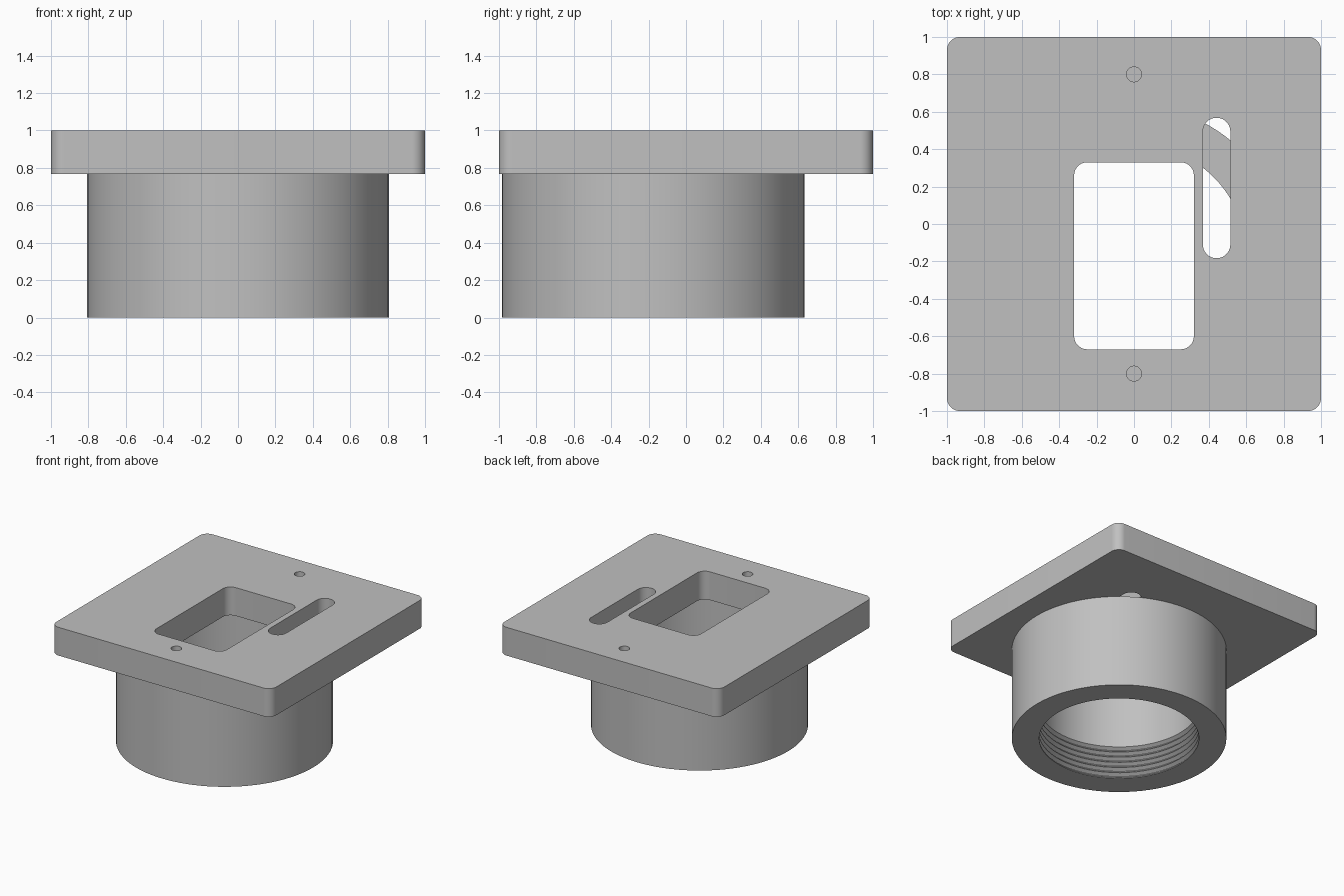
import bpy, bmesh, math

if "Cube" in bpy.data.objects:
    bpy.data.objects.remove(bpy.data.objects["Cube"])

grey = bpy.data.materials.new("plain grey")
grey.diffuse_color = (0.53, 0.53, 0.53, 1)
grey.use_nodes = True
grey.node_tree.nodes["Principled BSDF"].inputs["Base Color"].default_value = grey.diffuse_color

PLATE_BOTTOM, PLATE_TOP = 0.768, 1.0
CENTRE_Y = -0.175


def make_object(name, bm):
    bmesh.ops.recalc_face_normals(bm, faces=bm.faces)
    mesh = bpy.data.meshes.new(name)
    bm.to_mesh(mesh)
    bm.free()
    mesh.materials.append(grey)
    obj = bpy.data.objects.new(name, mesh)
    bpy.context.collection.objects.link(obj)
    return obj


def rounded_block(name, x0, x1, y0, y1, radius, z0, z1, steps=10):
    """Upright prism with a rounded rectangle outline."""
    bm = bmesh.new()
    corners = [(x1 - radius, y1 - radius), (x0 + radius, y1 - radius),
               (x0 + radius, y0 + radius), (x1 - radius, y0 + radius)]
    ring = []
    for k, (cx, cy) in enumerate(corners):
        for i in range(steps + 1):
            a = math.pi / 2 * (k + i / steps)
            ring.append(bm.verts.new((cx + radius * math.cos(a),
                                      cy + radius * math.sin(a), z0)))
    bmesh.ops.remove_doubles(bm, verts=ring, dist=1e-5)
    face = bm.faces.new([v for v in ring if v.is_valid])
    top = bmesh.ops.extrude_face_region(bm, geom=[face])["geom"]
    bmesh.ops.translate(bm, vec=(0, 0, z1 - z0),
                        verts=[g for g in top if isinstance(g, bmesh.types.BMVert)])
    return make_object(name, bm)


def lathe(name, profile, segments, centre_y):
    """Closed (radius, z) profile revolved around an upright axis."""
    bm = bmesh.new()
    rings = []
    for i in range(segments):
        a = 2 * math.pi * i / segments
        rings.append([bm.verts.new((r * math.cos(a), centre_y + r * math.sin(a), z))
                      for r, z in profile])
    n = len(profile)
    for i in range(segments):
        p, q = rings[i], rings[(i + 1) % segments]
        for j in range(n):
            k = (j + 1) % n
            bm.faces.new((p[j], q[j], q[k], p[k]))
    return make_object(name, bm)


def smooth(obj):
    bpy.ops.object.select_all(action='DESELECT')
    obj.select_set(True)
    bpy.context.view_layer.objects.active = obj
    bpy.ops.object.shade_smooth_by_angle(angle=math.radians(25))


# Mounting plate with window, slot and two blind screw holes
plate = rounded_block("mounting_plate", -1, 1, -1, 1, 0.07, PLATE_BOTTOM, PLATE_TOP)
cutters = [
    rounded_block("window_cutter", -0.32, 0.32, -0.67, 0.33, 0.07, 0.6, 1.2),
    rounded_block("slot_cutter", 0.368, 0.515, -0.183, 0.568, 0.0734, 0.6, 1.2),
]
for y in (-0.8, 0.8):
    cutters.append(rounded_block("screw_hole_cutter", -0.04, 0.04, y - 0.04, y + 0.04,
                                 0.04, 0.84, 1.2, 8))
bpy.context.view_layer.objects.active = plate
for cutter in cutters:
    mod = plate.modifiers.new("cut", 'BOOLEAN')
    mod.operation, mod.solver, mod.object = 'DIFFERENCE', 'EXACT', cutter
    bpy.ops.object.modifier_apply(modifier=mod.name)
    bpy.data.objects.remove(cutter)
smooth(plate)

# Round collar with a threaded mouth
OUTER, BORE, GROOVE, PITCH, TURNS = 0.808, 0.602, 0.628, 0.045, 6
profile = [(OUTER, PLATE_BOTTOM), (OUTER, 0), (BORE, 0)]
for t in range(TURNS):
    z = 0.008 + t * PITCH
    profile += [(BORE, z), (GROOVE, z + 0.4 * PITCH),
                (GROOVE, z + 0.5 * PITCH), (BORE, z + 0.9 * PITCH)]
profile.append((BORE, PLATE_BOTTOM))
collar = lathe("threaded_collar", profile, 96, CENTRE_Y)
smooth(collar)
